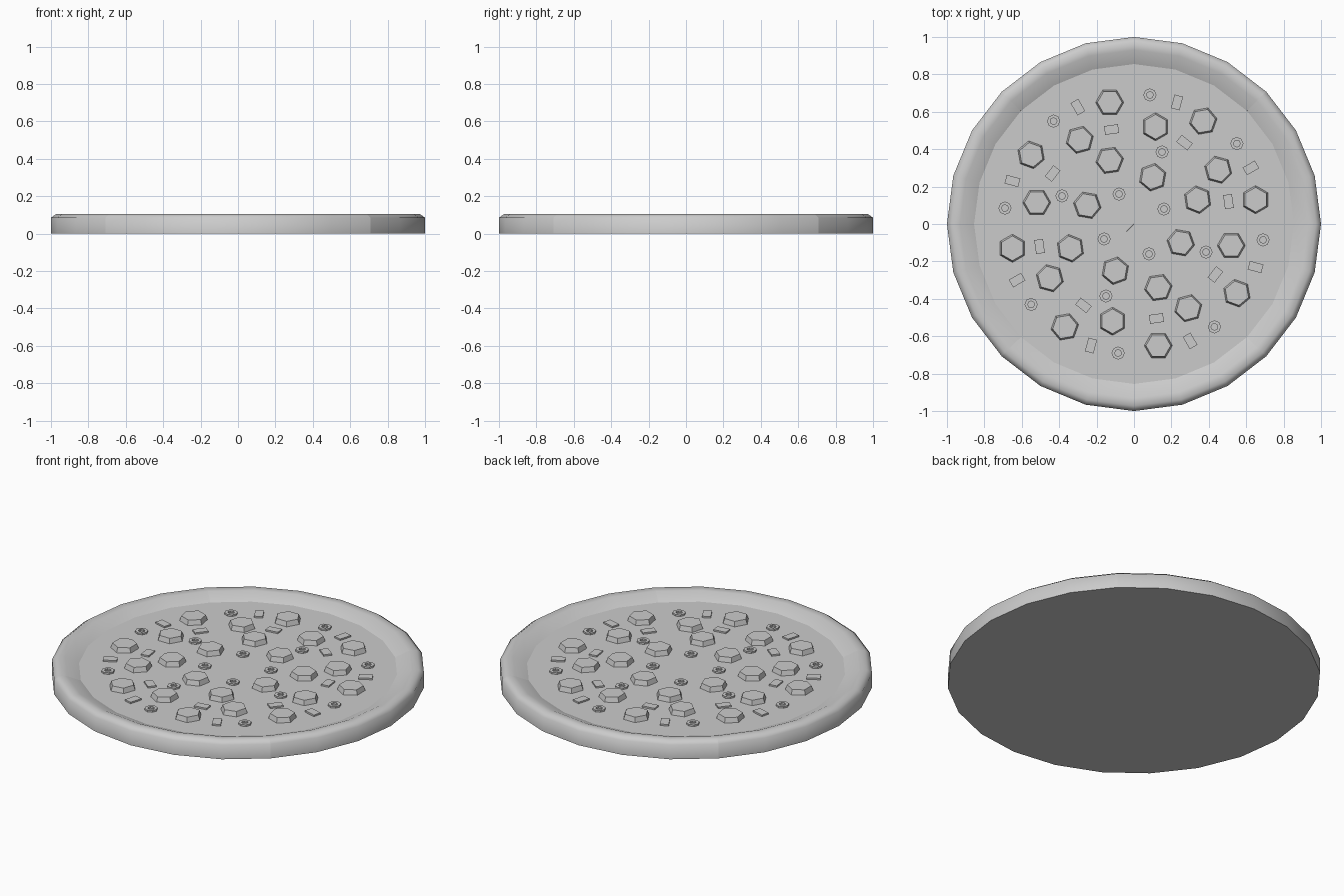
import bpy, bmesh
from math import cos, sin, pi, radians

if "Cube" in bpy.data.objects:
    bpy.data.objects.remove(bpy.data.objects["Cube"])

FLOOR = 0.07
# half cross-section (radius, height), centre bottom round to centre top
PROFILE = [(0, 0), (1, 0), (1, 0.085), (0.972, 0.105), (0.93, 0.102), (0.855, FLOOR), (0, FLOOR)]

# one quarter's toppings: x, y, rotation in degrees
SAUSAGE = [(0.45, 0.29, 15), (0.34, 0.13, 8), (0.65, 0.13, 0),
           (0.25, -0.10, 20), (0.52, -0.115, 30), (0.55, -0.37, 10)]
OLIVES = [(0.55, 0.43, 0), (0.16, 0.08, 0), (0.385, -0.15, 0), (0.69, -0.085, 0)]
PEPPERS = [(0.625, 0.30, 30), (0.505, 0.12, 98), (0.435, -0.27, 52), (0.65, -0.23, -15)]


def finish(bm, name):
    bmesh.ops.recalc_face_normals(bm, faces=bm.faces)
    me = bpy.data.meshes.new(name)
    bm.to_mesh(me)
    bm.free()
    ob = bpy.data.objects.new(name, me)
    bpy.context.collection.objects.link(ob)
    return ob


def loft(rings, bm, closed_round, smooth=()):
    n = len(rings)
    m = len(rings[0])
    for i in range(n if closed_round else n - 1):
        a, b = rings[i], rings[(i + 1) % n]
        for j in range(m):
            k = (j + 1) % m
            bm.faces.new((a[j], a[k], b[k], b[j])).smooth = j in smooth


def wedge():
    bm = bmesh.new()
    rings = []
    for s in range(7):
        a = radians(-45 + 15 * s)
        rings.append([bm.verts.new((r * cos(a), r * sin(a), z)) for r, z in PROFILE])
    loft(rings, bm, False, smooth=(1, 2, 3, 4))
    bm.faces.new(rings[0])
    bm.faces.new(rings[-1])
    bmesh.ops.remove_doubles(bm, verts=bm.verts, dist=1e-5)
    return finish(bm, "slice")


def sausage():
    bm = bmesh.new()
    bmesh.ops.create_cone(bm, cap_ends=True, segments=6, radius1=0.076, radius2=0.066, depth=0.03)
    return finish(bm, "sausage")


def olive():
    bm = bmesh.new()
    section = [(0.035, -0.006), (0.035, 0.006), (0.018, 0.006), (0.018, -0.006)]
    rings = [[bm.verts.new((r * cos(i * pi / 4), r * sin(i * pi / 4), z)) for r, z in section]
             for i in range(8)]
    loft(rings, bm, True)
    return finish(bm, "olive_ring")


def pepper():
    bm = bmesh.new()
    bmesh.ops.create_cube(bm, size=1)
    bmesh.ops.scale(bm, vec=(0.075, 0.047, 0.012), verts=bm.verts)
    return finish(bm, "pepper_piece")


def place(make, spots, z):
    # share one mesh and repeat the layout in all four quarters
    base = make()
    first = True
    for q in range(4):
        t = q * pi / 2
        for x, y, rot in spots:
            ob = base if first else base.copy()
            if not first:
                bpy.context.collection.objects.link(ob)
            first = False
            ob.location = (x * cos(t) - y * sin(t), x * sin(t) + y * cos(t), z)
            ob.rotation_euler = (0, 0, radians(rot) + t)


# crust quarters
place(wedge, [(0, 0, 0)], 0)
# toppings
place(sausage, SAUSAGE, FLOOR + 0.013)
place(olive, OLIVES, FLOOR + 0.004)
place(pepper, PEPPERS, FLOOR + 0.003)
